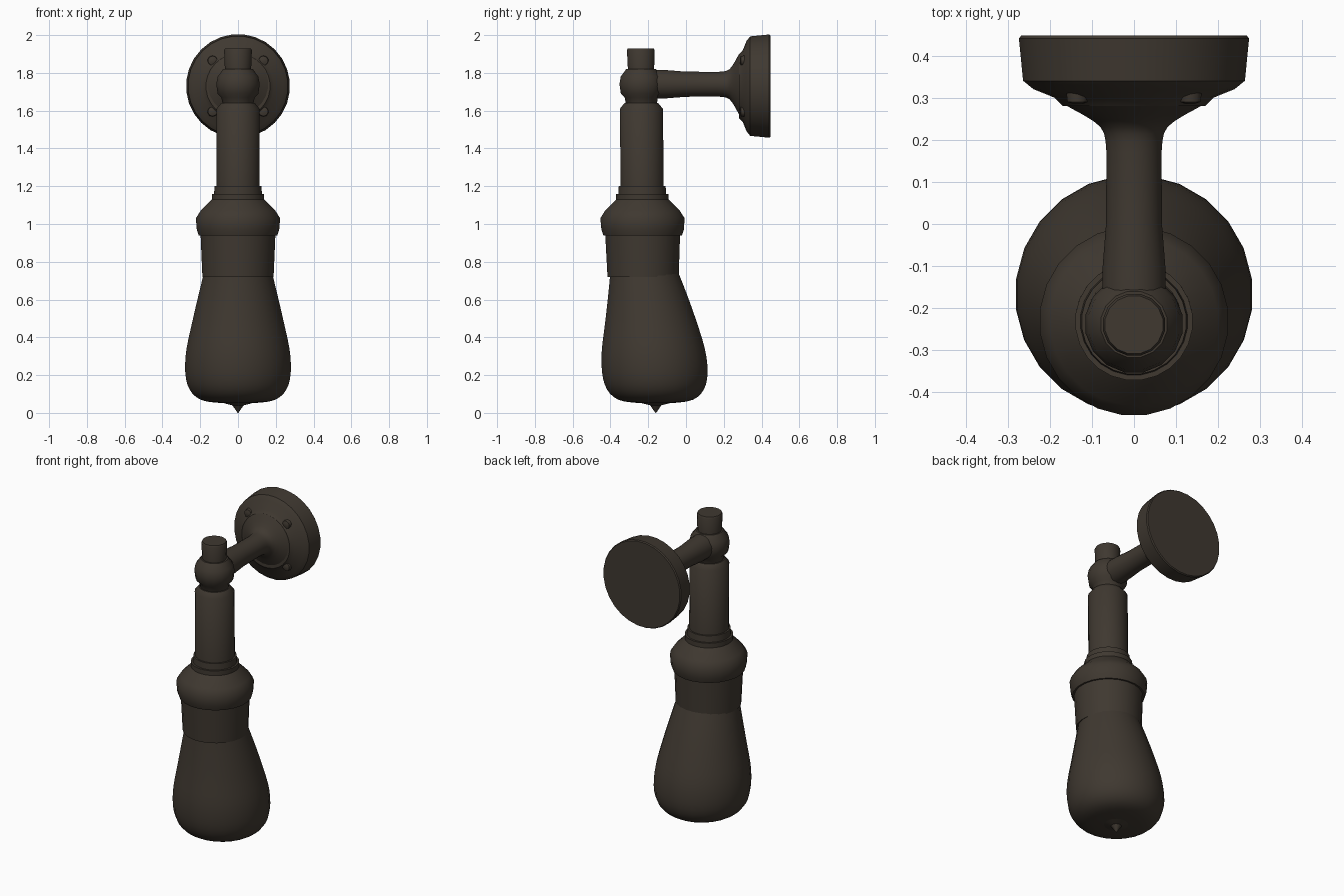
import bpy, bmesh, math
from mathutils import Vector

if "Cube" in bpy.data.objects:
    bpy.data.objects.remove(bpy.data.objects["Cube"], do_unlink=True)

bronze = bpy.data.materials.new("dark_bronze")
bronze.use_nodes = True
bronze.diffuse_color = (0.05, 0.04, 0.03, 1)
shader = bronze.node_tree.nodes["Principled BSDF"]
shader.inputs["Base Color"].default_value = bronze.diffuse_color


def rounded(points, steps=4):
    """Pass a smooth curve through a few profile points."""
    padded = [points[0], *points, points[-1]]
    curve = []
    for before, start, end, after in zip(padded, padded[1:], padded[2:], padded[3:]):
        for step in range(steps):
            t = step / steps
            leaving = (Vector(end) - Vector(before)) / 2
            arriving = (Vector(after) - Vector(start)) / 2
            gap = Vector(end) - Vector(start)
            curve.append(Vector(start) + leaving * t
                         + (gap * 3 - leaving * 2 - arriving) * t ** 2
                         + (leaving + arriving - gap * 2) * t ** 3)
    return curve + [Vector(points[-1])]


def lathe(name, profile, place, sides=24):
    """Skin (radius, distance) rings; place() puts each ring vertex in space."""
    bm = bmesh.new()
    rings = []
    for radius, distance in profile:
        rings.append([])
        for side in range(sides):
            turn = math.tau * (side + 0.5) / sides
            spot = place(radius * math.cos(turn), radius * math.sin(turn), distance)
            rings[-1].append(bm.verts.new(spot))
    for lower, upper in zip(rings, rings[1:]):
        for side in range(sides):
            following = (side + 1) % sides
            bm.faces.new((lower[side], lower[following], upper[following], upper[side]))
    bm.faces.new(rings[0])
    bm.faces.new(rings[-1])
    bmesh.ops.recalc_face_normals(bm, faces=bm.faces)
    mesh = bpy.data.meshes.new(name)
    bm.to_mesh(mesh)
    bm.free()
    mesh.materials.append(bronze)
    part = bpy.data.objects.new(name, mesh)
    bpy.context.collection.objects.link(part)
    bpy.ops.object.select_all(action='DESELECT')
    part.select_set(True)
    bpy.context.view_layer.objects.active = part
    bpy.ops.object.shade_smooth_by_angle(angle=math.radians(40))
    return part


def bulb_axis(across, along, height):
    return across, along - 0.16 - 0.11 * height ** 2, height


def lamp_axis(across, along, height):
    return across, along - 0.22 - 0.01 * height, height


def arm_axis(across, upward, depth):
    return across, depth, upward + 1.74


def plate_axis(across, upward, depth):
    return across, depth, upward + 1.73


# Pear-shaped bulb, leaning slightly back, with a small pointed tip
lathe("bulb", rounded([(0.06, 0.05), (0.2, 0.07), (0.27, 0.15), (0.28, 0.3),
                       (0.24, 0.5), (0.18, 0.75)]), bulb_axis)
lathe("bulb_tip", [(0.002, 0), (0.03, 0.04), (0.07, 0.05)], bulb_axis)

# Socket sleeve and flared collar with a stepped neck
lathe("socket", [(0.19, 0.72), (0.2, 0.95)], lamp_axis)
lathe("collar", [(0.21, 0.94), (0.22, 0.97), (0.225, 1.03), (0.2, 1.07),
                 (0.14, 1.13), (0.14, 1.16)], lamp_axis)
lathe("collar_neck", [(0.13, 1.13), (0.125, 1.2)], lamp_axis)

# Straight stem with a rounded shoulder
lathe("stem", [(0.115, 1.15), (0.115, 1.61), (0.09, 1.64)], lamp_axis)

# Joint with a narrow neck, and the cap on top
lathe("joint", [(0.08, 1.62), (0.09, 1.67), (0.11, 1.69), (0.117, 1.74),
                (0.11, 1.78), (0.08, 1.82)], lamp_axis, 16)
lathe("cap", [(0.07, 1.8), (0.075, 1.92), (0.07, 1.93)], lamp_axis, 16)

# Arm flaring into the wall plate
lathe("arm", [(0.077, -0.2), (0.075, -0.1), (0.067, 0)]
      + rounded([(0.066, 0.17), (0.08, 0.23), (0.16, 0.28)]), arm_axis)

# Domed wall plate with a flat back
lathe("wall_plate", [(0.17, 0.28), (0.19, 0.3), (0.24, 0.32), (0.265, 0.34),
                     (0.275, 0.44), (0.27, 0.447)], plate_axis, 28)

# Low screw heads around the wall plate
for quarter in range(4):
    angle = math.tau * (quarter + 0.5) / 4
    screw = lathe("plate_screw", [(0.01, 0.285), (0.025, 0.29), (0.03, 0.33)], plate_axis, 10)
    screw.location = Vector((math.cos(angle), 0, math.sin(angle))) * 0.19
